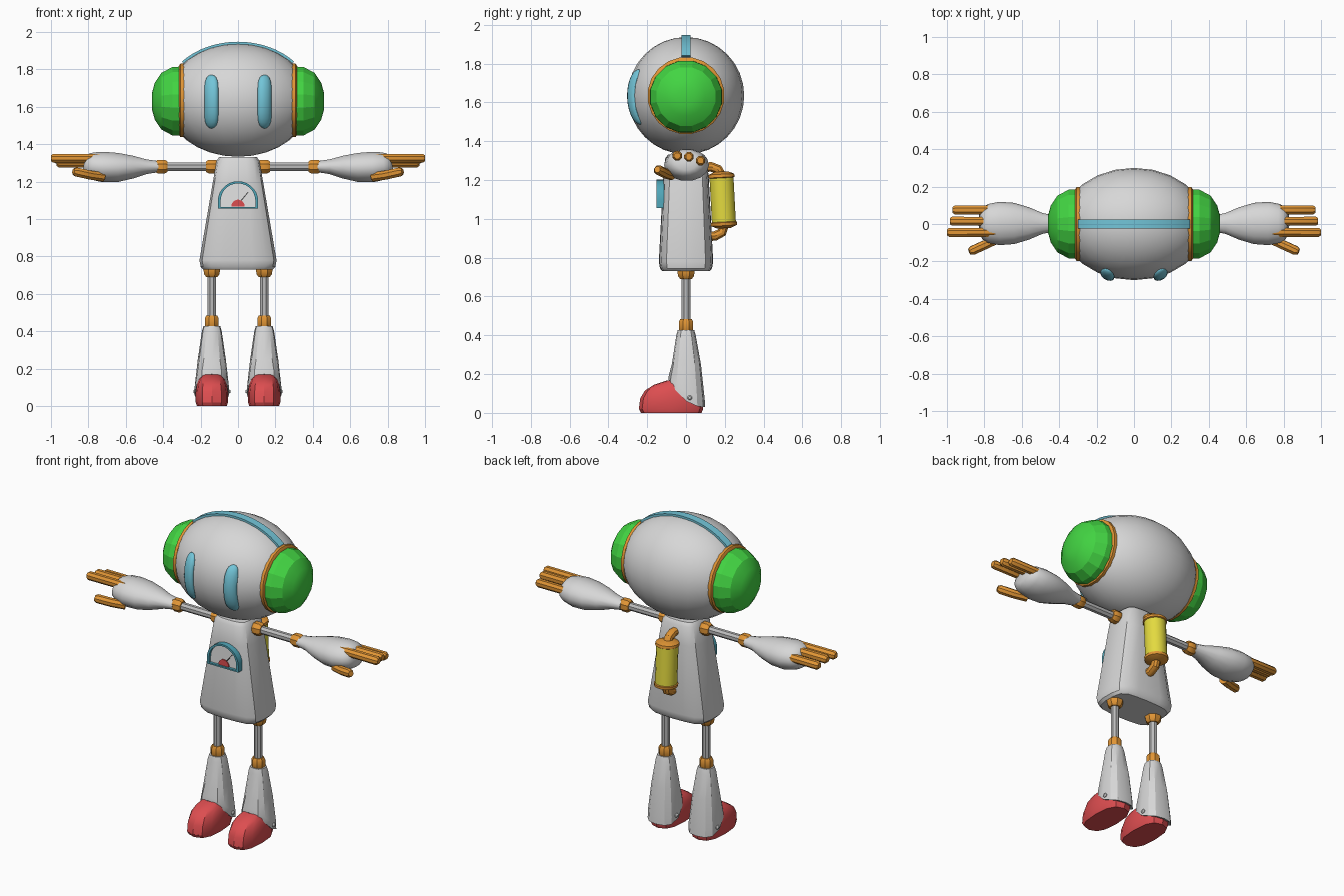
import bpy, bmesh
from math import sin, cos, pi, radians, sqrt
from mathutils import Vector

if "Cube" in bpy.data.objects:
    bpy.data.objects.remove(bpy.data.objects["Cube"])


def material(name, r, g, b):
    m = bpy.data.materials.new(name)
    m.diffuse_color = (r, g, b, 1)
    m.use_nodes = True
    m.node_tree.nodes["Principled BSDF"].inputs["Base Color"].default_value = (r, g, b, 1)
    return m


SHELL = material("light grey shell", .68, .68, .68)
ROD = material("silver rod", .5, .5, .5)
GREEN = material("green", .055, .66, .055)
ORANGE = material("orange", .75, .3, .035)
CYAN = material("cyan", .17, .56, .69)
TEAL = material("teal", .08, .38, .48)
RED = material("red", .72, .075, .08)
YELLOW = material("yellow", .77, .7, .05)
DARK = material("dark grey", .06, .06, .06)
DIAL = material("dial white", .78, .78, .78)


def finish(name, bm, mat, angle=35):
    bmesh.ops.recalc_face_normals(bm, faces=bm.faces)
    mesh = bpy.data.meshes.new(name)
    bm.to_mesh(mesh)
    bm.free()
    mesh.materials.append(mat)
    ob = bpy.data.objects.new(name, mesh)
    bpy.context.collection.objects.link(ob)
    bpy.ops.object.select_all(action='DESELECT')
    ob.select_set(True)
    bpy.context.view_layer.objects.active = ob
    bpy.ops.object.shade_smooth_by_angle(angle=radians(angle))
    return ob


def loft(name, rings, mat, angle=35, closed=False):
    """Skin a list of point rings; cap the ends, or join them when closed."""
    bm = bmesh.new()
    loops = [[bm.verts.new(p) for p in ring] for ring in rings]
    pairs = list(zip(loops, loops[1:]))
    if closed:
        pairs.append((loops[-1], loops[0]))
    else:
        bm.faces.new(loops[0])
        bm.faces.new(loops[-1])
    for a, b in pairs:
        for i in range(len(a)):
            j = (i + 1) % len(a)
            bm.faces.new((a[i], a[j], b[j], b[i]))
    return finish(name, bm, mat, angle)


def sweep(name, stations, mat, n=8, flat=1, angle=35):
    """Round section along (x, y, z, radius) stations."""
    pts = [Vector(s[:3]) for s in stations]
    rings = []
    for i, (p, s) in enumerate(zip(pts, stations)):
        t = (pts[min(i + 1, len(pts) - 1)] - pts[max(i - 1, 0)]).normalized()
        u = t.cross(Vector((0, 1, 0) if abs(t.x) > .7 else (1, 0, 0))).normalized()
        v = t.cross(u)
        turns = [2 * pi * (k + .5) / n for k in range(n)]
        rings.append([p + s[3] * (flat * cos(a) * u + sin(a) * v) for a in turns])
    return loft(name, rings, mat, angle)


def oval(cx, cy, z, hx, hy, n=12, power=.8):
    def bend(c):
        return (abs(c) ** power) * (1 if c > 0 else -1)
    turns = [2 * pi * k / n + pi / 2 for k in range(n)]
    return [Vector((cx + hx * bend(cos(a)), cy + hy * bend(sin(a)), z)) for a in turns]


# Head: wide ellipsoid
HX, HY, HZ, HC = .39, .3, .302, 1.635
bm = bmesh.new()
bmesh.ops.create_uvsphere(bm, u_segments=24, v_segments=16, radius=1)
for v in bm.verts:
    v.co = Vector((v.co.x * HX, v.co.y * HY, v.co.z * HZ + HC))
finish("head", bm, SHELL)

# Band over the head between the ear pads
band = []
for k in range(17):
    a = -.85 + 1.7 * k / 16
    band.append([(g * .4 * sin(a), y, HC + g * .313 * cos(a))
                 for g, y in ((.93, -.024), (1, -.024), (1, .024), (.93, .024))])
loft("head_band", band, CYAN)

# Torso: tapered shell with flat sides and rounded front and back
quarter = [(1, .3), (.93, .72), (.72, .92), (.38, .98)]
section = quarter + [(0, 1)] + [(-x, y) for x, y in quarter[::-1]]
section += [(-x, -y) for x, y in section]
levels = [(.73, .185, .122), (.745, .2, .134), (.78, .206, .14),
          (1.2, .134, .118), (1.31, .115, .108), (1.332, .1, .092)]
loft("torso", [[(x * hx, y * hy, z) for x, y in section] for z, hx, hy in levels], SHELL)


# Chest gauge
def dome(scale, y):
    arc = [(.108 * cos(pi * k / 14), 1.095 + .107 * sin(pi * k / 14)) for k in range(15)]
    pts = arc + [(-.108, 1.056), (.108, 1.056)]
    return [(x * scale, y, 1.12 + (z - 1.12) * scale) for x, z in pts]


loft("gauge_rim", [dome(1, -.11), dome(1, -.151), dome(.86, -.151), dome(.86, -.11)],
     TEAL, closed=True)
loft("gauge_face", [dome(.9, -.127), dome(.9, -.135)], DIAL)
hub = [(.036 * cos(pi * k / 8), 1.066 + .038 * sin(pi * k / 8)) for k in range(9)]
loft("gauge_hub", [[(x, y, z) for x, z in hub] for y in (-.134, -.142)], RED)
sweep("gauge_needle", [(.01, -.138, 1.09, .004), (.055, -.138, 1.145, .003)], DARK, 4)

# Back tank with end caps and bent pipes
low, high = Vector((0, .196, .965)), Vector((0, .182, 1.23))


def along(f, r):
    return (*low.lerp(high, f), r)


sweep("tank", [along(.04, .063), along(.96, .063)], YELLOW, 16)
for name, fs in (("lower", (-.05, 0, .06, .08)), ("upper", (1.05, 1, .94, .92))):
    sweep(name + "_tank_cap", [along(f, r) for f, r in zip(fs, (.035, .067, .069, .06))],
          ORANGE, 16)
sweep("upper_pipe", [(0, .08, 1.265, .026), (0, .13, 1.268, .026), (0, .165, 1.255, .026),
                     (0, .181, 1.225, .026)], ORANGE, 10)
sweep("lower_pipe", [(0, .1, .91, .026), (0, .15, .912, .026), (0, .185, .93, .026),
                     (0, .196, .97, .026)], ORANGE, 10)

for side, s in (("left_", 1), ("right_", -1)):
    # Ear pad and its ring
    sweep(side + "ear_ring", [(s * x, 0, HC, r) for x, r in
          ((.283, .185), (.29, .199), (.308, .199), (.316, .185))], ORANGE, 20)
    sweep(side + "ear_pad", [(s * x, 0, HC - .005, r) for x, r in
          ((.29, .18), (.315, .188), (.35, .187), (.41, .154), (.445, .1), (.46, .045))],
          GREEN, 16, angle=18)

    # Eye: raised capsule following the head surface
    rings = []
    for k in range(15):
        t = -.998 * cos(pi * k / 14)
        z = 1.628 + .143 * t
        f = (1 - t ** 6) ** .5
        ring = []
        for a in range(12):
            c, d = cos(a * pi / 6), sin(a * pi / 6)
            x = .142 + .037 * f * c
            y = HY * sqrt(1 - (x / HX) ** 2 - ((z - HC) / HZ) ** 2)
            ring.append((s * x, -y + .022 * f * d, z))
        rings.append(ring)
    loft(side + "eye", rings, CYAN, 50)

    # Arm: rod, two joints, forearm, fingers and thumb
    sweep(side + "arm_rod", [(s * .1, 0, 1.28, .024), (s * .42, 0, 1.28, .024)], ROD)
    for joint, cx in (("shoulder", .138), ("elbow", .41)):
        sweep(side + joint, [(s * (cx + d), 0, 1.28, r) for d, r in
              ((-.032, .031), (-.018, .04), (.018, .04), (.032, .031))], ORANGE)
    sweep(side + "forearm", [(s * x, .003, z, r) for x, z, r in
          ((.425, 1.28, .042), (.49, 1.28, .056), (.56, 1.278, .086), (.64, 1.276, .11),
           (.72, 1.278, .116), (.78, 1.284, .104), (.81, 1.288, .085), (.825, 1.29, .055))],
          SHELL, 14, .72, 45)
    for finger, y, z, end in (("outer", .075, 1.3, .97), ("middle", .015, 1.32, .985),
                              ("index", -.045, 1.325, 1)):
        sweep(side + finger + "_finger", [(s * .74, y, z, .025), (s * (end - .012), y, z, .026),
              (s * end, y, z, .017)], ORANGE)
    sweep(side + "thumb", [(s * .72, -.075, 1.225, .026), (s * .79, -.108, 1.235, .026),
          (s * .865, -.142, 1.252, .026), (s * .88, -.148, 1.255, .017)], ORANGE)

    # Leg: hip, rod, knee and slanted shin
    lx = s * .14
    sweep(side + "hip", [(lx, 0, z, r) for z, r in
          ((.69, .032), (.705, .044), (.74, .05), (.75, .045))], ORANGE)
    sweep(side + "leg_rod", [(lx, 0, .44, .024), (lx, 0, .72, .024)], ROD)
    sweep(side + "knee", [(lx, 0, z, r) for z, r in
          ((.415, .032), (.432, .04), (.47, .04), (.485, .031))], ORANGE)
    hem = oval(lx, .004, 0, .092, .095)
    cuff = oval(lx, .004, 0, .092, .092)
    for ring, lift, rise in ((hem, .03, .14), (cuff, .075, .125)):
        for p in ring:
            p.z = lift + rise * max(0, (.1 - p.y) / .19) ** 2.3
    loft(side + "shin", [hem, cuff, oval(lx, .002, .25, .075, .075),
         oval(lx, 0, .4, .053, .05), oval(lx, 0, .428, .045, .042)], SHELL, 32)
    sweep(side + "ankle_bolt", [(lx + d, .02, .078, r) for d, r in
          ((-.099, .007), (-.092, .013), (.092, .013), (.099, .007))], SHELL)

    # Shoe: stacked ovals with a rounded toe
    loft(side + "shoe", [oval(lx, (a + b) / 2, z, w, (b - a) / 2, 12, .75) for z, a, b, w in
         ((0, -.232, .08, .08), (.02, -.243, .088, .086), (.075, -.236, .088, .086),
          (.115, -.212, .07, .08), (.145, -.165, .05, .068), (.168, -.095, .02, .05))],
         RED, 28)
